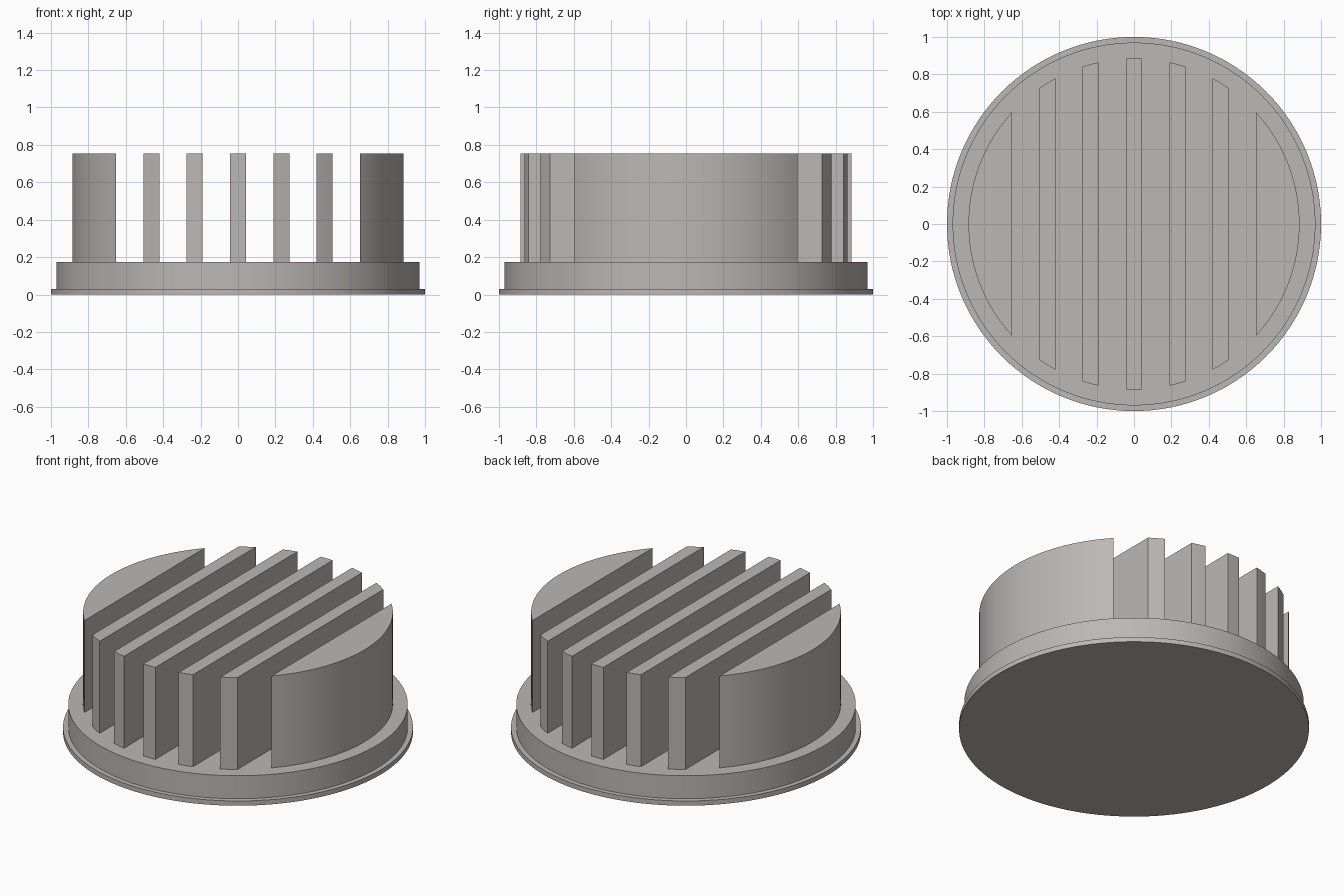
import bpy, bmesh, math

cube = bpy.data.objects.get("Cube")
if cube:
    bpy.data.objects.remove(cube, do_unlink=True)

# Single warm grey metal
metal = bpy.data.materials.new("warm grey metal")
metal.use_nodes = True
colour = (0.5, 0.475, 0.455, 1)
metal.diffuse_color = colour
metal.node_tree.nodes["Principled BSDF"].inputs["Base Color"].default_value = colour

FIN_RADIUS = 0.885
DECK, TOP = 0.175, 0.755


def finish(obj):
    """Assign the metal and smooth the curved walls."""
    obj.data.materials.clear()
    obj.data.materials.append(metal)
    bpy.ops.object.select_all(action='DESELECT')
    obj.select_set(True)
    bpy.context.view_layer.objects.active = obj
    bpy.ops.object.shade_smooth_by_angle(angle=math.radians(30))


def extrude_outline(name, outline, z0, z1):
    """Extrude a closed counter-clockwise outline upward."""
    bm = bmesh.new()
    face = bm.faces.new([bm.verts.new((x, y, z0)) for x, y in outline])
    result = bmesh.ops.extrude_face_region(bm, geom=[face], use_keep_orig=True)
    for v in result["geom"]:
        if isinstance(v, bmesh.types.BMVert):
            v.co.z = z1
    bmesh.ops.recalc_face_normals(bm, faces=bm.faces)
    mesh = bpy.data.meshes.new(name)
    bm.to_mesh(mesh)
    bm.free()
    obj = bpy.data.objects.new(name, mesh)
    bpy.context.collection.objects.link(obj)
    finish(obj)


def slice_outline(x0, x1, radius, steps):
    """Slice of a disc between two x positions, with arc ends."""
    a0 = math.acos(max(-1, min(1, x0 / radius)))
    a1 = math.acos(max(-1, min(1, x1 / radius)))
    angles = [a1 + (a0 - a1) * i / steps for i in range(steps + 1)]
    back = [(radius * math.cos(a), radius * math.sin(a)) for a in angles]
    front = [(x, -y) for x, y in reversed(back)]
    # Drop doubled points where the slice reaches the rim
    points = []
    for p in back + front:
        if all(math.dist(p, q) > 1e-5 for q in points):
            points.append(p)
    return points


# Base: turned profile with a thin flange below the drum
profile = [(1.0, 0), (1.0, 0.03), (0.97, 0.03), (0.97, DECK)]
SIDES = 128
bm = bmesh.new()
rings = [[bm.verts.new((r * math.cos(math.tau * i / SIDES),
                        r * math.sin(math.tau * i / SIDES), z))
          for i in range(SIDES)] for r, z in profile]
for low, high in zip(rings, rings[1:]):
    for i in range(SIDES):
        j = (i + 1) % SIDES
        bm.faces.new((low[i], low[j], high[j], high[i]))
bm.faces.new(list(reversed(rings[0])))
bm.faces.new(rings[-1])
mesh = bpy.data.meshes.new("base")
bm.to_mesh(mesh)
bm.free()
base = bpy.data.objects.new("base", mesh)
bpy.context.collection.objects.link(base)
finish(base)

# Thin cooling fins
for n, x in enumerate((-0.463, -0.233, 0, 0.233, 0.463), 1):
    extrude_outline(f"fin_{n}", slice_outline(x - 0.042, x + 0.042, FIN_RADIUS, 2), DECK, TOP)

# Solid rounded blocks at each side
extrude_outline("left_side_block", slice_outline(0.653, FIN_RADIUS, FIN_RADIUS, 20), DECK, TOP)
extrude_outline("right_side_block", slice_outline(-FIN_RADIUS, -0.653, FIN_RADIUS, 20), DECK, TOP)
